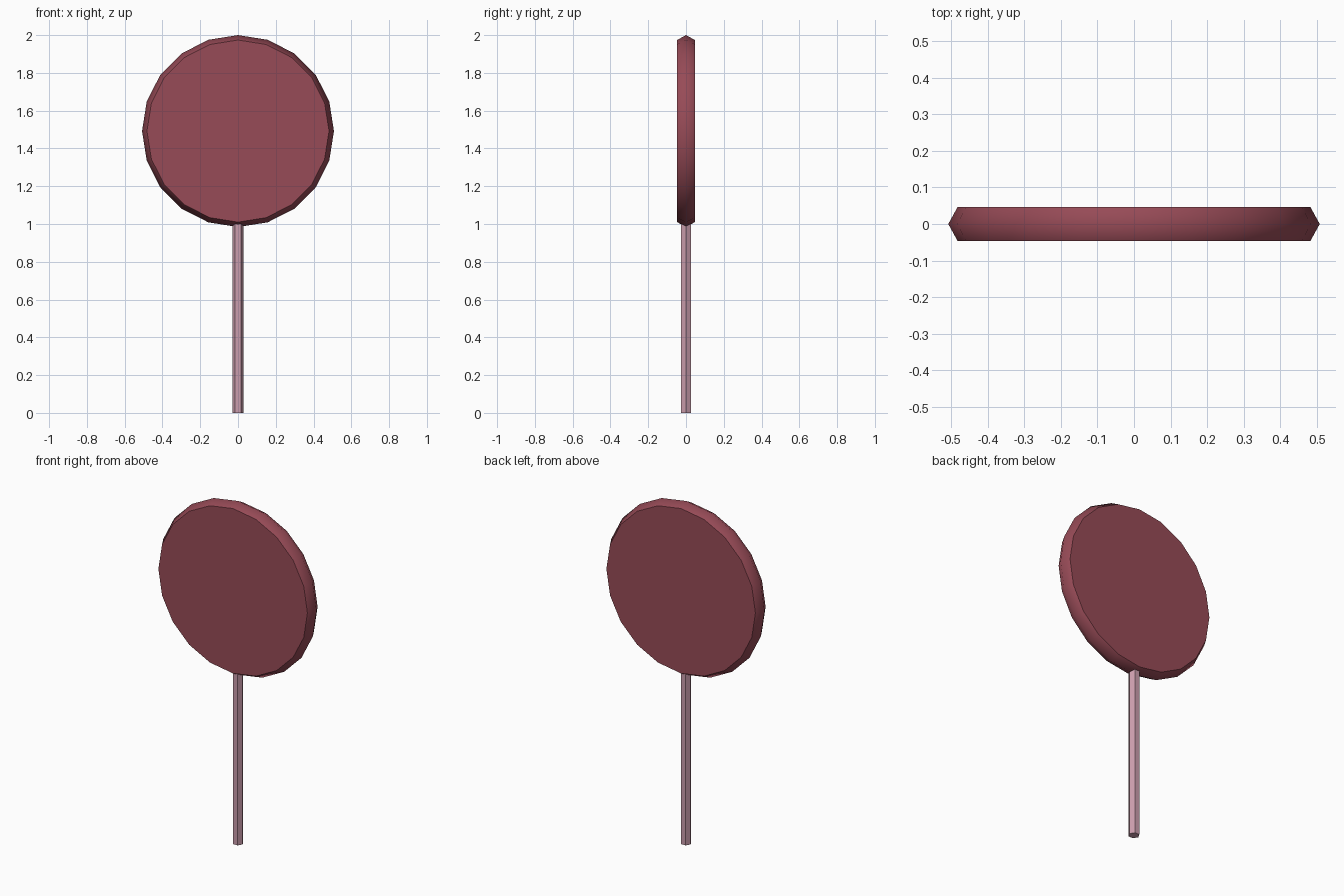
import bpy, bmesh
from math import cos, sin, tau

if "Cube" in bpy.data.objects:
    bpy.data.objects.remove(bpy.data.objects["Cube"])


def make_part(name, rings, colour, smooth_sides):
    """Loft between rings of points, cap both ends."""
    bm = bmesh.new()
    loops = [[bm.verts.new(p) for p in ring] for ring in rings]
    n = len(loops[0])
    for a, b in zip(loops, loops[1:]):
        for i in range(n):
            j = (i + 1) % n
            face = bm.faces.new((a[i], a[j], b[j], b[i]))
            face.smooth = smooth_sides
    caps = [bm.faces.new(loops[0]), bm.faces.new(loops[-1])]
    for cap in caps:
        for edge in cap.edges:
            edge.smooth = False
    bmesh.ops.recalc_face_normals(bm, faces=bm.faces[:])
    mesh = bpy.data.meshes.new(name)
    bm.to_mesh(mesh)
    bm.free()
    obj = bpy.data.objects.new(name, mesh)
    bpy.context.collection.objects.link(obj)
    mat = bpy.data.materials.new(name + "_colour")
    mat.diffuse_color = colour
    mat.use_nodes = True
    mat.node_tree.nodes["Principled BSDF"].inputs["Base Color"].default_value = mat.diffuse_color
    mesh.materials.append(mat)
    return obj


# Candy: 20-sided upright disc with a ridged rim
candy_rings = [
    [(r * cos(tau * i / 20), y, 1.492 + r * sin(tau * i / 20)) for i in range(20)]
    for y, r in ((-0.047, 0.482), (0, 0.508), (0.047, 0.482))
]
make_part("candy_disc", candy_rings, (0.31, 0.07, 0.095, 1), True)

# Stick: hexagonal rod, corners on the x axis
stick_rings = [
    [(0.03 * cos(tau * i / 6), 0.03 * sin(tau * i / 6), z) for i in range(6)]
    for z in (0, 1.0)
]
make_part("stick", stick_rings, (0.60, 0.34, 0.42, 1), False)
